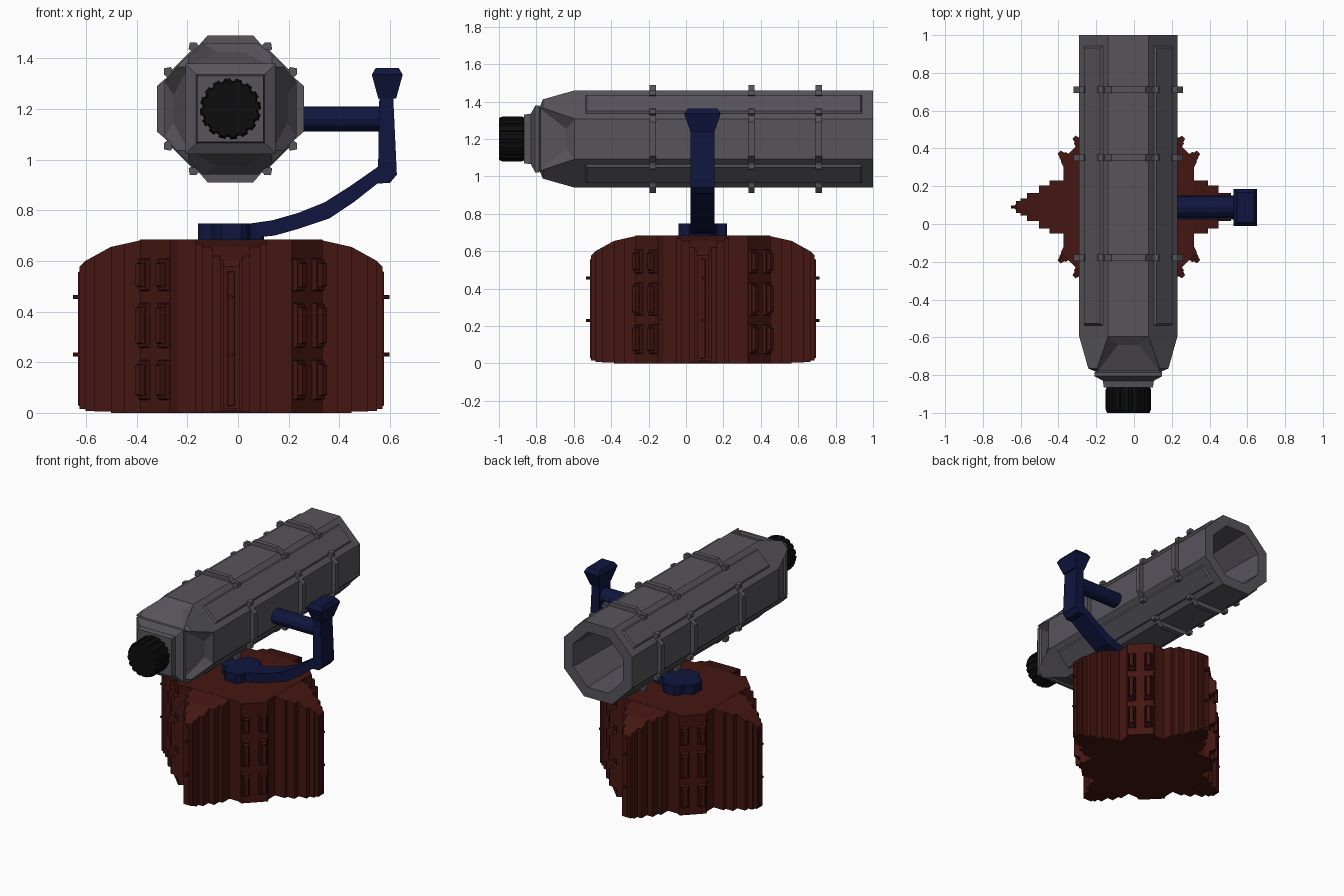
import bpy, bmesh
from math import sin, cos, tan, pi, radians
from mathutils import Vector

if "Cube" in bpy.data.objects:
    bpy.data.objects.remove(bpy.data.objects["Cube"])

def material(name, col):
    m = bpy.data.materials.new(name)
    m.diffuse_color = (*col, 1)
    m.use_nodes = True
    m.node_tree.nodes["Principled BSDF"].inputs["Base Color"].default_value = m.diffuse_color
    return m

GREY = material("grey_metal", (0.095, 0.09, 0.105))
RED = material("dark_red", (0.058, 0.008, 0.006))
BLUE = material("navy", (0.005, 0.008, 0.05))
BLACK = material("black", (0.004, 0.004, 0.004))

def finish(name, bm, mat):
    bmesh.ops.remove_doubles(bm, verts=bm.verts, dist=0.0002)
    bmesh.ops.recalc_face_normals(bm, faces=bm.faces)
    me = bpy.data.meshes.new(name)
    bm.to_mesh(me)
    bm.free()
    me.materials.append(mat)
    bpy.context.collection.objects.link(bpy.data.objects.new(name, me))

def loft(bm, rings, cap0=True, cap1=True):
    vs = [[bm.verts.new(p) for p in r] for r in rings]
    n = len(rings[0])
    for a, b in zip(vs, vs[1:]):
        for i in range(n):
            j = (i + 1) % n
            bm.faces.new((a[i], a[j], b[j], b[i]))
    if cap0:
        bm.faces.new(vs[0])
    if cap1:
        bm.faces.new(vs[-1])

def slab(bm, f, u0, u1, v0, v1, w0, w1, inset=0.0):
    # raised block in a local frame, with an optional sloped edge
    rect = lambda i, w: [f(u0 + i, v0 + i, w), f(u1 - i, v0 + i, w), f(u1 - i, v1 - i, w), f(u0 + i, v1 - i, w)]
    loft(bm, [rect(0, w0), rect(inset, w1)])

CX, CZ = -0.03, 1.2          # barrel axis
BX, BY = -0.027, 0.09        # base centre

def around_barrel(ang):
    # local frame: u = tangent, v = along y, w = out from the axis
    c, s = cos(ang), sin(ang)
    return lambda u, v, w: Vector((CX + u * c + w * s, v, CZ - u * s + w * c))

def around_base(ang):
    # local frame: u = tangent, v = up, w = out from the centre
    c, s = cos(ang), sin(ang)
    return lambda u, v, w: Vector((BX - u * s + w * c, BY + u * c + w * s, v))

# barrel shell, open at the back, with faceted nose
def ring(apothem, y):
    r = apothem / cos(pi / 8)
    return [(CX + r * cos(pi / 8 + k * pi / 4), y, CZ + r * sin(pi / 8 + k * pi / 4)) for k in range(8)]

bm = bmesh.new()
loft(bm, [ring(0.17, 0.5), ring(0.19, 1), ring(0.26, 1), ring(0.26, -0.595)], True, False)
h = 0.26 * tan(pi / 8)
for k in range(4):
    f, g = around_barrel(k * pi / 2), around_barrel((k + 1) * pi / 2)
    face = lambda *ps: bm.faces.new([bm.verts.new(p) for p in ps])
    O, N, W, B = [[fn(-u, y, w), fn(u, y, w)] for fn, u, y, w in
                  ((f, h, -0.595, 0.26), (f, 0.055, -0.64, 0.225),
                   (f, 0.165, -0.785, 0.165), (f, 0.165, -0.765, 0.212))]
    O2, B2 = g(-h, -0.595, 0.26), g(-0.165, -0.765, 0.212)
    face(O[0], O[1], N[1], N[0])
    face(N[0], N[1], W[1], W[0])
    face(O[1], B[1], W[1], N[1])
    face(O[0], N[0], W[0], B[0])
    face(O[1], O2, B2, B[1])
    face(B[1], B2, W[1])
q = [(-1, -1), (1, -1), (1, 1), (-1, 1)]
bm.faces.new([bm.verts.new((CX + .165 * a, -0.785, CZ + .165 * b)) for a, b in q])
finish("barrel", bm, GREY)

# stepped square collar
bm = bmesh.new()
loft(bm, [[(CX + s * a, y, CZ + s * b) for a, b in q] for s, y in
          ((0.165, -0.775), (0.178, -0.785), (0.178, -0.806), (0.135, -0.83), (0.13, -0.865))])
finish("nose_collar", bm, GREY)

# ridged eyepiece
bm = bmesh.new()
def gear(r, y):
    pts = []
    for k in range(16):
        for d, s in ((0, 1), (0.55, 1), (0.62, 0.92), (0.93, 0.92)):
            a = (k + d) * pi / 8
            pts.append((CX + r * s * cos(a), y, CZ + r * s * sin(a)))
    return pts
loft(bm, [gear(0.112, -0.86), gear(0.121, -0.88), gear(0.121, -0.98), gear(0.112, -1.0)])
finish("eyepiece", bm, BLACK)

# ribs on the four straight sides
bm = bmesh.new()
prof = [(-0.165, 0.235), (-0.16, 0.262), (-0.135, 0.262), (-0.125, 0.25), (-0.09, 0.29)]
prof = prof + [(-u, w) for u, w in reversed(prof)]
prof += [(0.13, 0.215), (-0.13, 0.215)]
for k in range(4):
    f = around_barrel(k * pi / 2)
    for y in (-0.178, 0.35, 0.71):
        loft(bm, [[f(u, y + d, w) for u, w in prof] for d in (-0.017, 0.017)])
finish("barrel_ribs", bm, GREY)

# long raised panels on the four diagonal sides
bm = bmesh.new()
for k in range(4):
    f = around_barrel(pi / 4 + k * pi / 2)
    slab(bm, f, -0.072, 0.072, -0.54, 0.945, 0.255, 0.272, 0.012)
finish("barrel_panels", bm, GREY)

# axle
bm = bmesh.new()
loft(bm, [[(x, 0.09 + 0.057 * cos(a * pi / 6), 1.16 + 0.05 * sin(a * pi / 6)) for a in range(12)] for x in (0.22, 0.58)])
finish("axle", bm, BLUE)

# curved arm with upright post
bm = bmesh.new()
lower = [(-0.03, 0.69), (0.045, 0.69), (0.145, 0.70), (0.24, 0.727), (0.36, 0.767), (0.46, 0.834), (0.55, 0.905), (0.6, 0.908), (0.627, 0.94)]
upper = [(0.612, 1.26), (0.558, 1.26), (0.553, 0.972), (0.44, 0.893), (0.34, 0.83), (0.24, 0.79), (0.136, 0.76), (0.045, 0.747), (-0.03, 0.747)]
loft(bm, [[(x, y, z) for x, z in lower + upper] for y in (0.025, 0.152)])
finish("arm", bm, BLUE)

# flared cap of the post
bm = bmesh.new()
loft(bm, [[(0.589 + a * sx, 0.088 + b * sy, z) for a, b in q] for sx, sy, z in
          ((0.035, 0.064, 1.24), (0.061, 0.098, 1.335), (0.045, 0.08, 1.362))])
finish("arm_cap", bm, BLUE)

# cross-shaped pivot hub
bm = bmesh.new()
lobe = [(0.075, -0.075), (0.115, -0.06), (0.13, -0.04), (0.13, 0.04), (0.115, 0.06)]
plan = []
for k in range(4):
    f = around_base(k * pi / 2)
    plan += [f(u, 0, w) for w, u in lobe]
loft(bm, [[p + Vector((0, 0, z)) for p in plan] for z in (0.68, 0.748)])
finish("pivot_hub", bm, BLUE)

# base core with chamfered corners
bm = bmesh.new()
plan = []
for k in range(4):
    f, d = around_base(k * pi / 2), around_base(k * pi / 2 + pi / 4)
    plan += [f(-0.21, 0, 0.345), f(0.21, 0, 0.345), d(-0.085, 0, 0.425), d(0.085, 0, 0.425)]
loft(bm, [[p + Vector((0, 0, z)) for p in plan] for z in (0, 0.685)])
finish("base_core", bm, RED)

# stepped buttresses with sloping tops
bm = bmesh.new()
def roof(r):
    pts = [(0.3, 0.684), (0.345, 0.684), (0.475, 0.655), (0.575, 0.6), (0.6, 0.575)]
    for (r0, z0), (r1, z1) in zip(pts, pts[1:]):
        if r <= r1:
            return z0 + (z1 - z0) * (r - r0) / (r1 - r0)
    return 0.575
for k in range(4):
    f = around_base(k * pi / 2)
    for hw, r0, r1, z in ((0.14, 0.3, 0.42, 0), (0.115, 0.34, 0.475, 0), (0.075, 0.42, 0.54, 0.005), (0.045, 0.47, 0.575, 0.008), (0.032, 0.53, 0.598, 0.015)):
        rs = sorted({r0, r1} | {r for r in (0.345, 0.475, 0.575) if r0 < r < r1})
        loft(bm, [[f(-hw, z, r), f(hw, z, r), f(hw, roof(r), r), f(-hw, roof(r), r)] for r in rs])
    slab(bm, f, -0.016, 0.016, 0.025, 0.56, 0.59, 0.604, 0.004)
finish("base_buttresses", bm, RED)

# small pegs on the buttresses
bm = bmesh.new()
for k in range(4):
    f = around_base(k * pi / 2)
    for z in (0.23, 0.457):
        loft(bm, [[f(0.008 * cos(a * pi / 4), z + 0.008 * sin(a * pi / 4), w) for a in range(8)] for w in (0.59, 0.624)])
finish("base_pegs", bm, RED)

# corner panels: three rows of paired blocks
bm = bmesh.new()
for k in range(4):
    f = around_base(pi / 4 + k * pi / 2)
    for z0, z1 in ((0.05, 0.21), (0.255, 0.435), (0.48, 0.61)):
        for s in (-1, 1):
            slab(bm, f, s * 0.054 - 0.028, s * 0.054 + 0.028, z0, z1, 0.42, 0.445, 0.006)
            slab(bm, f, s * 0.056 - 0.018, s * 0.056 + 0.018, z0 + 0.015, z1 - 0.015, 0.44, 0.466, 0.006)
finish("base_corner_blocks", bm, RED)
